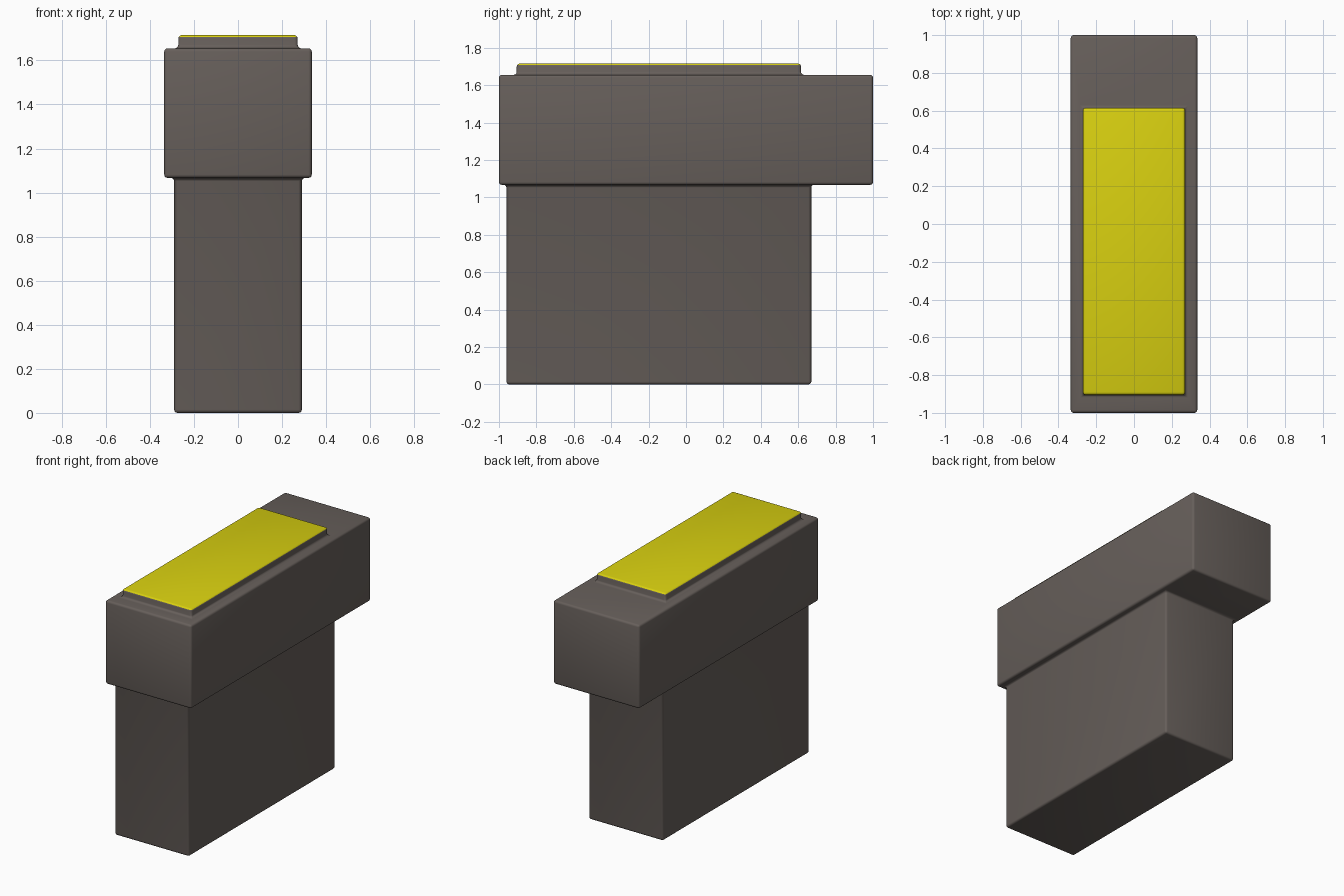
import bpy
import bmesh
import math

cube = bpy.data.objects.get("Cube")
if cube:
    bpy.data.objects.remove(cube, do_unlink=True)


def material(name, color):
    mat = bpy.data.materials.new(name)
    mat.use_nodes = True
    mat.diffuse_color = color
    mat.node_tree.nodes["Principled BSDF"].inputs["Base Color"].default_value = color
    return mat


brown = material("dark warm grey", (0.135, 0.115, 0.104, 1))
yellow = material("bright yellow", (0.69, 0.63, 0.005, 1))

# Stacked rectangular blocks: half width, front y, back y, bottom z, top z
STEM = (0.29, -0.96, 0.67, 0.0, 1.067)
HEAD = (0.335, -1.0, 1.0, 1.067, 1.655)
PAD = (0.271, -0.905, 0.615, 1.655, 1.715)
BEVEL = 0.015
YELLOW_ABOVE = 1.704

bm = bmesh.new()


def ring(half_x, front, back, z):
    corners = ((-half_x, front), (half_x, front), (half_x, back), (-half_x, back))
    return [bm.verts.new((x, y, z)) for x, y in corners]


# One continuous stepped shell from the stem up to the pad
rings = []
for half_x, front, back, low, high in (STEM, HEAD, PAD):
    rings += [ring(half_x, front, back, low), ring(half_x, front, back, high)]
for lower, upper in zip(rings, rings[1:]):
    for i in range(4):
        j = (i + 1) % 4
        bm.faces.new((lower[i], lower[j], upper[j], upper[i]))
bm.faces.new(reversed(rings[0]))
bm.faces.new(rings[-1])
bm.normal_update()

# Round outer corners and fillet the inner steps
sharp = [e for e in bm.edges if e.calc_face_angle(0) > math.radians(30)]
bmesh.ops.bevel(bm, geom=sharp, offset=BEVEL, offset_type="OFFSET",
                segments=3, profile=0.5, affect="EDGES", clamp_overlap=True)

# Yellow covers the top of the pad and its rounded rim
for face in bm.faces:
    face.material_index = int(face.calc_center_median().z > YELLOW_ABOVE)

mesh = bpy.data.meshes.new("stepped_block")
bm.to_mesh(mesh)
bm.free()
mesh.materials.append(brown)
mesh.materials.append(yellow)

block = bpy.data.objects.new("stepped_block", mesh)
bpy.context.collection.objects.link(block)
bpy.ops.object.select_all(action="DESELECT")
block.select_set(True)
bpy.context.view_layer.objects.active = block
bpy.ops.object.shade_smooth_by_angle(angle=math.radians(40))
